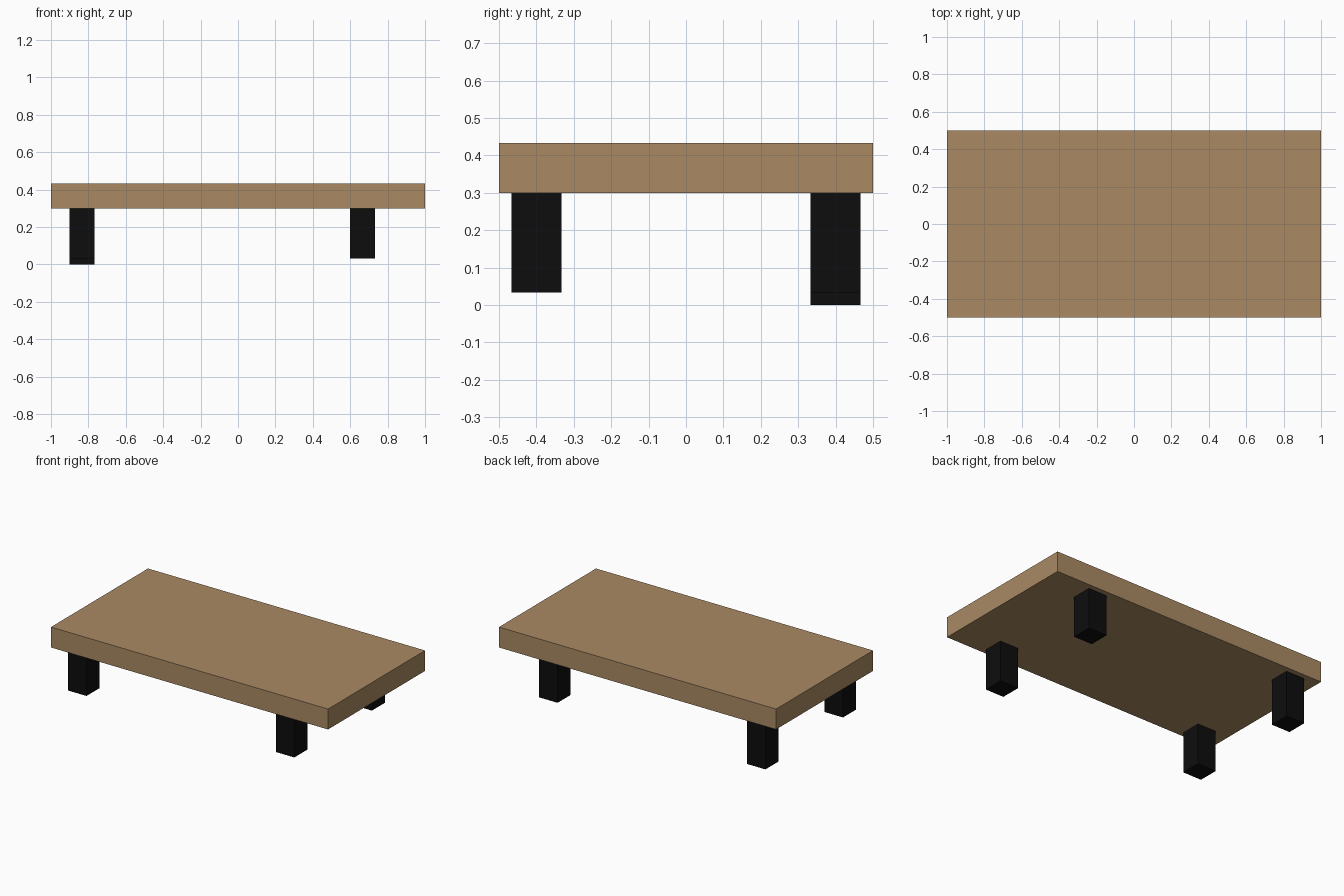
import bpy

if "Cube" in bpy.data.objects:
    bpy.data.objects.remove(bpy.data.objects["Cube"])


def material(name, rgb):
    mat = bpy.data.materials.new(name)
    mat.diffuse_color = (*rgb, 1)
    mat.use_nodes = True
    mat.node_tree.nodes["Principled BSDF"].inputs["Base Color"].default_value = mat.diffuse_color
    return mat


def box(name, x, y, z, mat):
    """Box spanning the (min, max) ranges given per axis."""
    spans = (x, y, z)
    bpy.ops.mesh.primitive_cube_add(size=1, location=[(a + b) / 2 for a, b in spans])
    obj = bpy.context.object
    obj.name = name
    obj.scale = [b - a for a, b in spans]
    bpy.ops.object.transform_apply(location=False, rotation=False, scale=True)
    obj.data.materials.append(mat)
    return obj


wood = material("wood", (0.402, 0.254, 0.127))
black = material("black", (0.004, 0.004, 0.004))

UNDERSIDE = 0.3
LEG = 0.0667  # half the leg width

# Thick table top
box("table_top", (-1, 1), (-0.5, 0.5), (UNDERSIDE, 0.4333), wood)

# Four square legs; the back left one is slightly longer
for side, cx in (("left", -0.8333), ("right", 0.6667)):
    for end, cy in (("front", -0.4), ("back", 0.4)):
        bottom = 0 if (side, end) == ("left", "back") else 0.0333
        box(f"{end}_{side}_leg", (cx - LEG, cx + LEG), (cy - LEG, cy + LEG),
            (bottom, UNDERSIDE), black)
